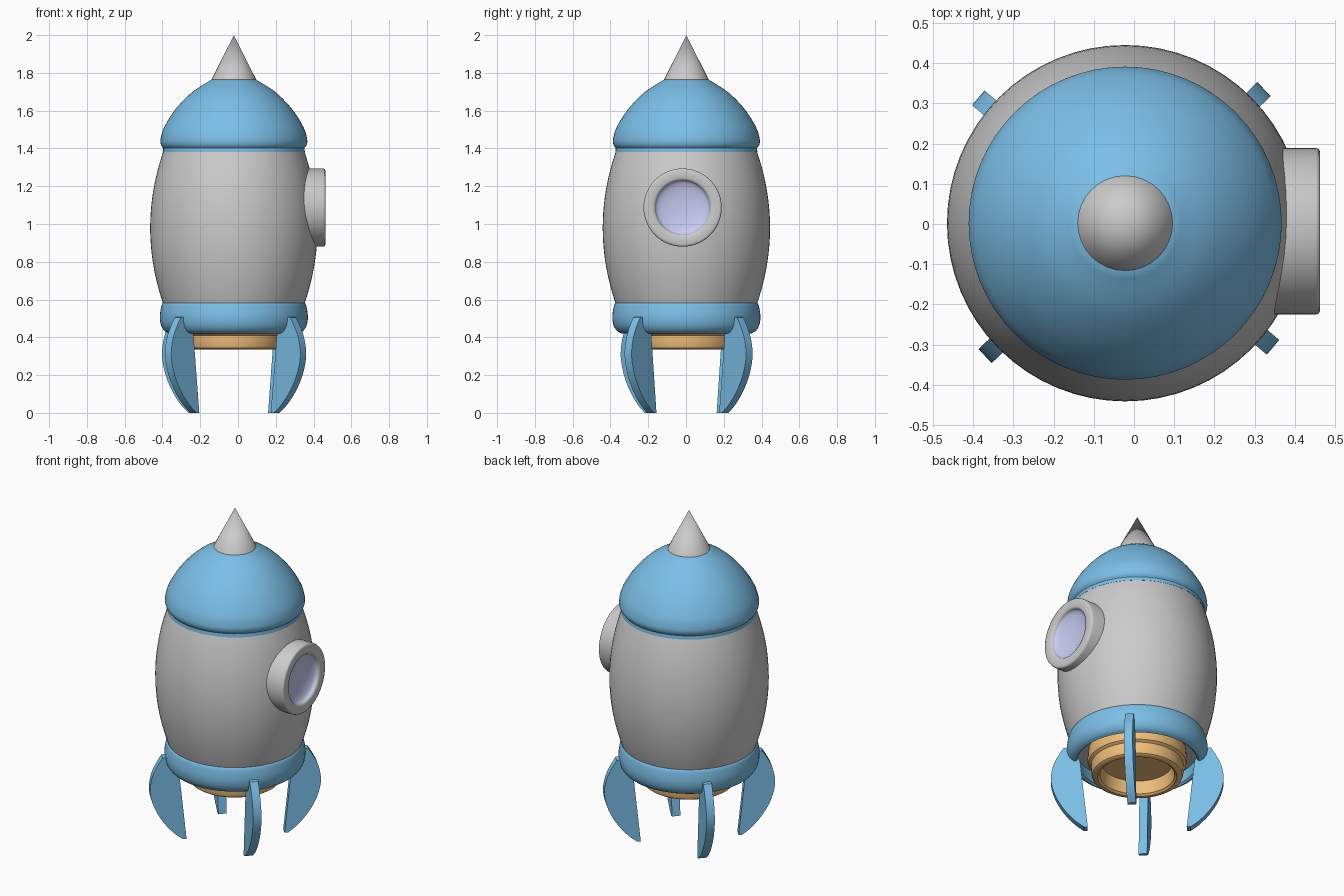
import bpy, bmesh, math
from mathutils import Matrix, Vector

if "Cube" in bpy.data.objects:
    bpy.data.objects.remove(bpy.data.objects["Cube"])

AXIS = Vector((-0.022, 0.002, 0))


def material(name, rgb):
    m = bpy.data.materials.new(name)
    m.diffuse_color = (*rgb, 1)
    m.use_nodes = True
    m.node_tree.nodes["Principled BSDF"].inputs["Base Color"].default_value = m.diffuse_color
    return m


BLUE = material("blue", (0.20, 0.52, 0.80))
ORANGE = material("orange", (0.88, 0.52, 0.20))
GLASS = material("lavender", (0.58, 0.60, 0.90))


def smooth_path(pts, n=5):
    """Catmull-Rom curve through the points."""
    p = [Vector(q) for q in pts]
    p = [2 * p[0] - p[1]] + p + [2 * p[-1] - p[-2]]
    out = []
    for a, b, c, d in zip(p, p[1:], p[2:], p[3:]):
        for i in range(n):
            t = i / n
            out.append(0.5 * (2 * b + (c - a) * t + (2 * a - 5 * b + 4 * c - d) * t * t
                              + (3 * b - a - 3 * c + d) * t ** 3))
    return [tuple(v) for v in out] + [tuple(p[-2])]


def finish(name, bm, mat=None, angle=35):
    bmesh.ops.recalc_face_normals(bm, faces=bm.faces)
    me = bpy.data.meshes.new(name)
    bm.to_mesh(me)
    bm.free()
    ob = bpy.data.objects.new(name, me)
    bpy.context.collection.objects.link(ob)
    if mat:
        me.materials.append(mat)
    bpy.ops.object.select_all(action='DESELECT')
    ob.select_set(True)
    bpy.context.view_layer.objects.active = ob
    bpy.ops.object.shade_smooth_by_angle(angle=math.radians(angle))
    return ob


def lathe(name, profile, mat=None, steps=64, closed=False, place=None, angle=35):
    """Spin an (r, z) profile around z, then place it."""
    bm = bmesh.new()
    vs = [bm.verts.new((r, 0, z)) for r, z in profile]
    es = [bm.edges.new(e) for e in zip(vs, vs[1:])]
    if closed:
        es.append(bm.edges.new((vs[-1], vs[0])))
    bmesh.ops.spin(bm, geom=vs + es, cent=(0, 0, 0), axis=(0, 0, 1),
                   angle=2 * math.pi, steps=steps)
    bmesh.ops.remove_doubles(bm, verts=bm.verts, dist=1e-4)
    bmesh.ops.transform(bm, verts=bm.verts, matrix=place or Matrix.Translation(AXIS))
    return finish(name, bm, mat, angle)


# Barrel-shaped hull
zs = [0.5 + 0.9 * i / 24 for i in range(25)]
hull = [(0.443 - 0.425 * (z - 0.98) ** 2, z) for z in zs]
lathe("hull", [(0, 0.5)] + hull + [(0, 1.4)])

# Blue nose dome with a rounded lip, and the pointed tip
dome = smooth_path([(0.374, 1.402), (0.386, 1.42), (0.388, 1.45), (0.370, 1.51),
                    (0.311, 1.605), (0.222, 1.697), (0.117, 1.765)])
lathe("nose_dome", [(0, 1.38), (0.376, 1.38)] + dome + [(0, 1.768)], BLUE)
lathe("nose_tip", [(0, 1.76), (0.118, 1.765), (0, 2.0)], steps=32, angle=20)

# Hollow skirt ring under the hull
skirt = smooth_path([(0.374, 0.585), (0.384, 0.565), (0.392, 0.51), (0.386, 0.465),
                     (0.368, 0.435), (0.345, 0.421)])
lathe("skirt_ring", skirt + [(0.334, 0.43), (0.338, 0.5), (0.35, 0.58)], BLUE, closed=True)

# Engine nozzle with a recessed floor
lathe("engine_nozzle", [(0.27, 0.51), (0.277, 0.44), (0.272, 0.42), (0.256, 0.41),
                        (0.256, 0.36), (0.25, 0.343), (0.238, 0.335), (0.22, 0.335),
                        (0.207, 0.345), (0.195, 0.42), (0, 0.42)], ORANGE)

# Round window: frame and dished glass, facing +x
window = Matrix.Translation((0, -0.018, 1.087)) @ Matrix.Rotation(math.pi / 2, 4, 'Y')
lathe("window_frame", [(0.207, 0.30), (0.207, 0.452), (0.204, 0.460), (0.196, 0.463),
                       (0.158, 0.463), (0.148, 0.459), (0.143, 0.450), (0.143, 0.30)],
      closed=True, place=window, angle=50)
glass = [(0.144 * math.sin(a), 0.452 - 0.035 * math.cos(a))
         for a in (math.pi / 2 * i / 10 for i in range(11))]
lathe("window_glass", glass, GLASS, place=window)

# Four curved fins
outer = smooth_path([(0.295, 0.0), (0.345, 0.04), (0.405, 0.11), (0.455, 0.2), (0.48, 0.3),
                     (0.468, 0.39), (0.44, 0.455), (0.41, 0.505)], 3)
fin = [(0.275, 0.0)] + outer + [(0.385, 0.51), (0.345, 0.475), (0.318, 0.42)]
for i, deg in enumerate((44, 139.5, 223.5, 320)):
    bm = bmesh.new()
    face = bm.faces.new([bm.verts.new((r, -0.024, z)) for r, z in fin])
    ext = bmesh.ops.extrude_face_region(bm, geom=[face])
    bmesh.ops.translate(bm, vec=(0, 0.048, 0),
                        verts=[v for v in ext["geom"] if isinstance(v, bmesh.types.BMVert)])
    bmesh.ops.transform(bm, verts=bm.verts, matrix=Matrix.Translation(AXIS)
                        @ Matrix.Rotation(math.radians(deg), 4, 'Z'))
    finish(f"fin_{i + 1}", bm, BLUE)
